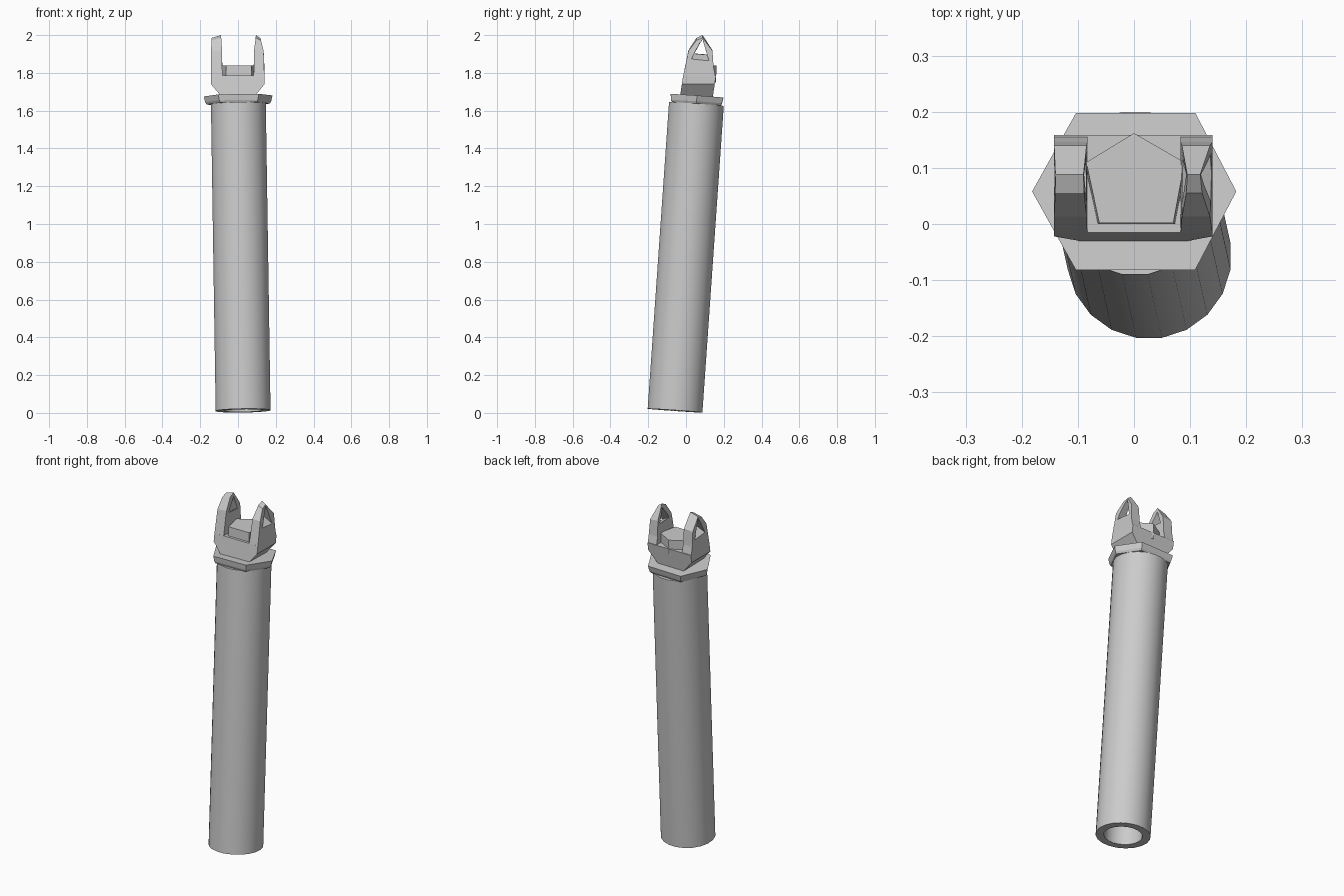
import bpy, bmesh, math
from mathutils import Vector

old = bpy.data.objects.get("Cube")
if old:
    bpy.data.objects.remove(old, do_unlink=True)

grey = bpy.data.materials.new("plain_grey")
grey.use_nodes = True
colour = (0.6, 0.6, 0.6, 1)
grey.diffuse_color = colour
grey.node_tree.nodes["Principled BSDF"].inputs["Base Color"].default_value = colour


def loft(name, loops, closed=False):
    """Skin matching point loops; cap the ends, or join last to first when closed."""
    bm = bmesh.new()
    rings = [[bm.verts.new(p) for p in loop] for loop in loops]
    n = len(rings[0])
    pairs = list(zip(rings, rings[1:]))
    if closed:
        pairs.append((rings[-1], rings[0]))
    else:
        bm.faces.new(rings[0])
        bm.faces.new(rings[-1])
    for a, b in pairs:
        for i in range(n):
            j = (i + 1) % n
            bm.faces.new((a[i], a[j], b[j], b[i]))
    bmesh.ops.recalc_face_normals(bm, faces=bm.faces)
    mesh = bpy.data.meshes.new(name)
    bm.to_mesh(mesh)
    bm.free()
    mesh.materials.append(grey)
    ob = bpy.data.objects.new(name, mesh)
    bpy.context.collection.objects.link(ob)
    return ob


def select_only(ob):
    bpy.ops.object.select_all(action='DESELECT')
    ob.select_set(True)
    bpy.context.view_layer.objects.active = ob


# Leaning hollow tube
base = Vector((0.027, -0.058, 0.012))
top = Vector((0.002, 0.055, 1.635))
axis = (top - base).normalized()
side = Vector((0, 1, 0)).cross(axis).normalized()
front = axis.cross(side)


def ring(centre, radius, sides=20):
    angles = [(i + 0.5) * math.tau / sides + math.pi / 2 for i in range(sides)]
    return [centre + radius * (math.cos(a) * side + math.sin(a) * front) for a in angles]


tube = loft("tube", [ring(base, 0.147), ring(top, 0.147),
                     ring(top, 0.103), ring(base, 0.103)], closed=True)
select_only(tube)
bpy.ops.object.shade_smooth_by_angle(angle=math.radians(35))

# Six-sided collar, leaning with the tube
hexagon = [(-0.183, 0), (-0.105, -0.14), (0.108, -0.14),
           (0.181, 0), (0.108, 0.14), (-0.105, 0.14)]
collar_loops = []
for height, scale in ((0, 0.92), (0.012, 0.96), (0.043, 1.0)):
    collar_loops.append([top + axis * height + scale * (x * side + y * front)
                         for x, y in hexagon])
loft("collar", collar_loops)

# Flared fork base
fork = [(-0.075, 1.66), (0.075, 1.66), (0.14, 1.74),
        (0.14, 1.785), (-0.143, 1.785), (-0.143, 1.74)]
loft("fork_base", [[(x, y + 0.15 * (z - 1.74), z) for x, z in fork]
                   for y in (-0.022, 0.152)])

# Five-sided block between the prongs
pentagon = [(0, 0.162), (0.09, 0.11), (0.07, 0.002), (-0.062, 0.002), (-0.085, 0.11)]
loft("centre_block", [[(x * s, y - 0.06 * (s - 1), z) for x, y in pentagon]
                      for z, s in ((1.75, 1.06), (1.838, 1.0))])

# Prongs, each with a triangular opening under its arch
outline = [(-0.016, 1.78), (0.013, 1.92), (0.055, 1.985), (0.088, 2.0),
           (0.14, 1.92), (0.146, 1.83), (0.156, 1.78)]


def prong(name, inner, outer, top_inner, top_outer):
    def wall(low, high, drop):
        return [(low + (high - low) * max(0, (z - 1.9) / 0.1),
                 y, z - drop * max(0, (z - 1.9) / 0.1)) for y, z in outline]
    ob = loft(name, [wall(inner, top_inner, 0), wall(outer, top_outer, 0.015)])
    out = 0.02 if outer > 0 else -0.02
    hole = loft(name + "_cutter", [
        [(inner - out, 0.038, 1.915), (inner - out, 0.088, 1.978), (inner - out, 0.115, 1.91)],
        [(outer + out, 0.025, 1.86), (outer + out, 0.088, 1.975), (outer + out, 0.125, 1.85)]])
    hole.hide_render = True
    cut = ob.modifiers.new("opening", 'BOOLEAN')
    cut.operation = 'DIFFERENCE'
    cut.solver = 'EXACT'
    cut.object = hole
    select_only(ob)
    bpy.ops.object.modifier_apply(modifier=cut.name)
    bpy.data.objects.remove(hole, do_unlink=True)


prong("left_prong", 0.083, 0.14, 0.095, 0.118)
prong("right_prong", -0.083, -0.143, -0.09, -0.14)
